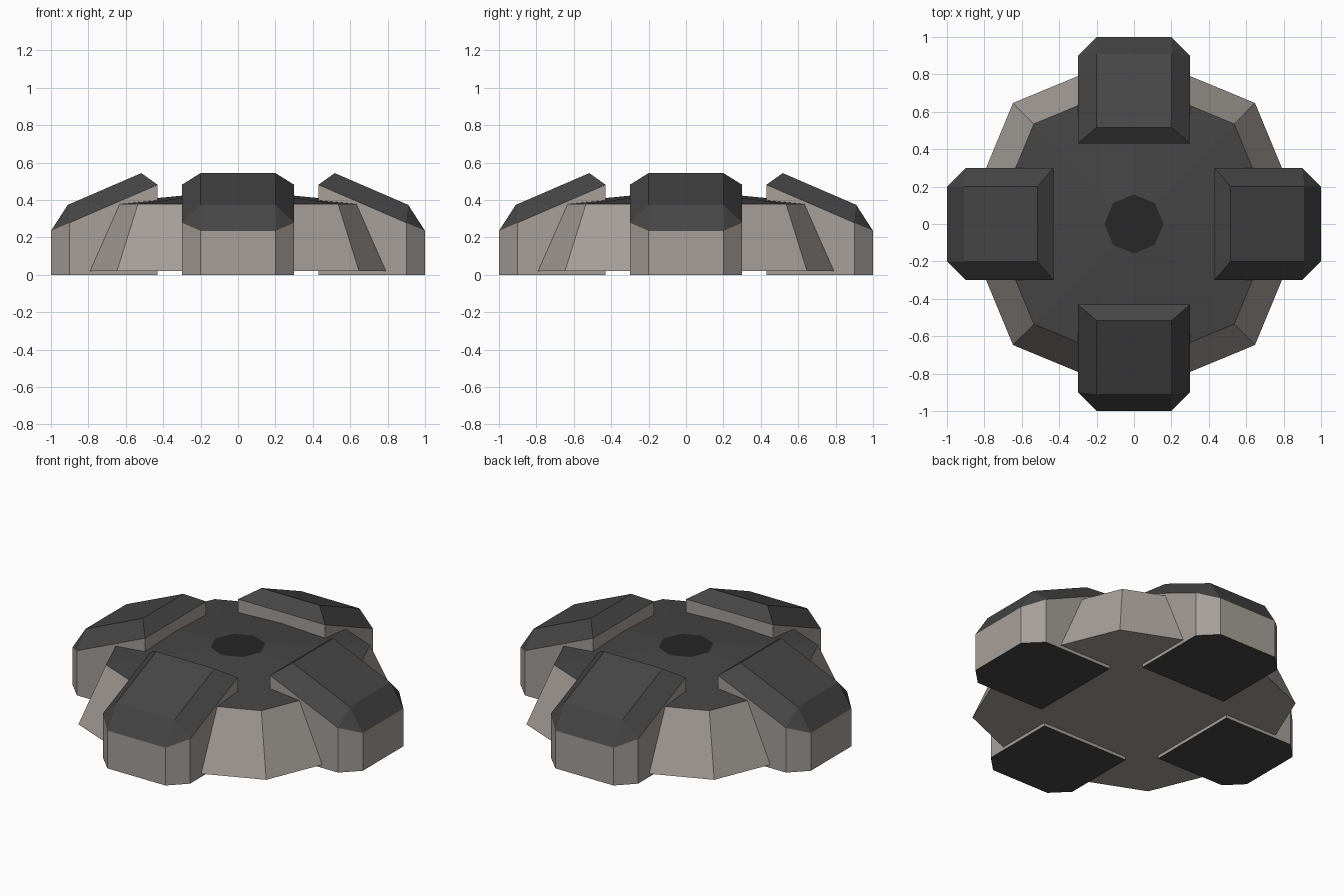
import bpy, math
from mathutils import Matrix, Vector

cube = bpy.data.objects.get("Cube")
if cube:
    bpy.data.objects.remove(cube, do_unlink=True)


def make_material(name, rgb):
    mat = bpy.data.materials.new(name)
    mat.use_nodes = True
    colour = (*rgb, 1.0)
    mat.diffuse_color = colour
    mat.node_tree.nodes["Principled BSDF"].inputs["Base Color"].default_value = colour
    return mat


stone = make_material("warm grey", (0.38, 0.35, 0.325))
charcoal = make_material("charcoal", (0.06, 0.06, 0.06))
black = make_material("soft black", (0.02, 0.02, 0.02))


def loft(name, rings, band_mats, bottom_mat, top_mat, turn=0.0):
    """Join equal-sized rings of points into a closed flat-faced solid."""
    n = len(rings[0])
    rot = Matrix.Rotation(turn, 3, "Z")
    verts = [rot @ Vector(p) for ring in rings for p in ring]
    faces = [tuple(reversed(range(n)))]
    slots = [bottom_mat]
    for k, slot in enumerate(band_mats):
        for i in range(n):
            j = (i + 1) % n
            faces.append((k * n + i, k * n + j, (k + 1) * n + j, (k + 1) * n + i))
            slots.append(slot)
    faces.append(tuple(range(len(verts) - n, len(verts))))
    slots.append(top_mat)
    mesh = bpy.data.meshes.new(name)
    mesh.from_pydata(verts, [], faces)
    for mat in (stone, charcoal, black):
        mesh.materials.append(mat)
    for poly, slot in zip(mesh.polygons, slots):
        poly.material_index = slot
    mesh.validate()
    obj = bpy.data.objects.new(name, mesh)
    bpy.context.collection.objects.link(obj)
    return obj


def octagon(radius, z):
    return [(radius * math.cos(i * math.pi / 4), radius * math.sin(i * math.pi / 4), z)
            for i in range(8)]


# Central body: sloping walls, shallow roof and dark centre disc
loft("body", [octagon(0.915, 0.02), octagon(0.757, 0.378), octagon(0.158, 0.437)],
     [0, 1], 0, 2)

# Pod outline with clipped outer corners, and the smaller sloping roof panel
outline = [(0.43, -0.3), (0.9, -0.3), (1.0, -0.2), (1.0, 0.2), (0.9, 0.3), (0.43, 0.3)]
panel = [(0.517, -0.2), (0.91, -0.2), (0.91, -0.2), (0.91, 0.2), (0.91, 0.2), (0.517, 0.2)]


def sloped(points, outer_z):
    return [(x, y, outer_z + 0.432 * (1.0 - x)) for x, y in points]


def pod(name, turn):
    base = [(x, y, 0.0) for x, y in outline]
    obj = loft(name, [base, sloped(outline, 0.235), sloped(panel, 0.335)],
               [0, 1], 1, 1, turn)
    # Merge the doubled panel corners into true points
    weld = obj.modifiers.new("weld corners", "WELD")
    weld.merge_threshold = 0.0005


# Four identical pods around the body
for i, side in enumerate(("left", "back", "right", "front")):
    pod(side + "_pod", i * math.pi / 2)
